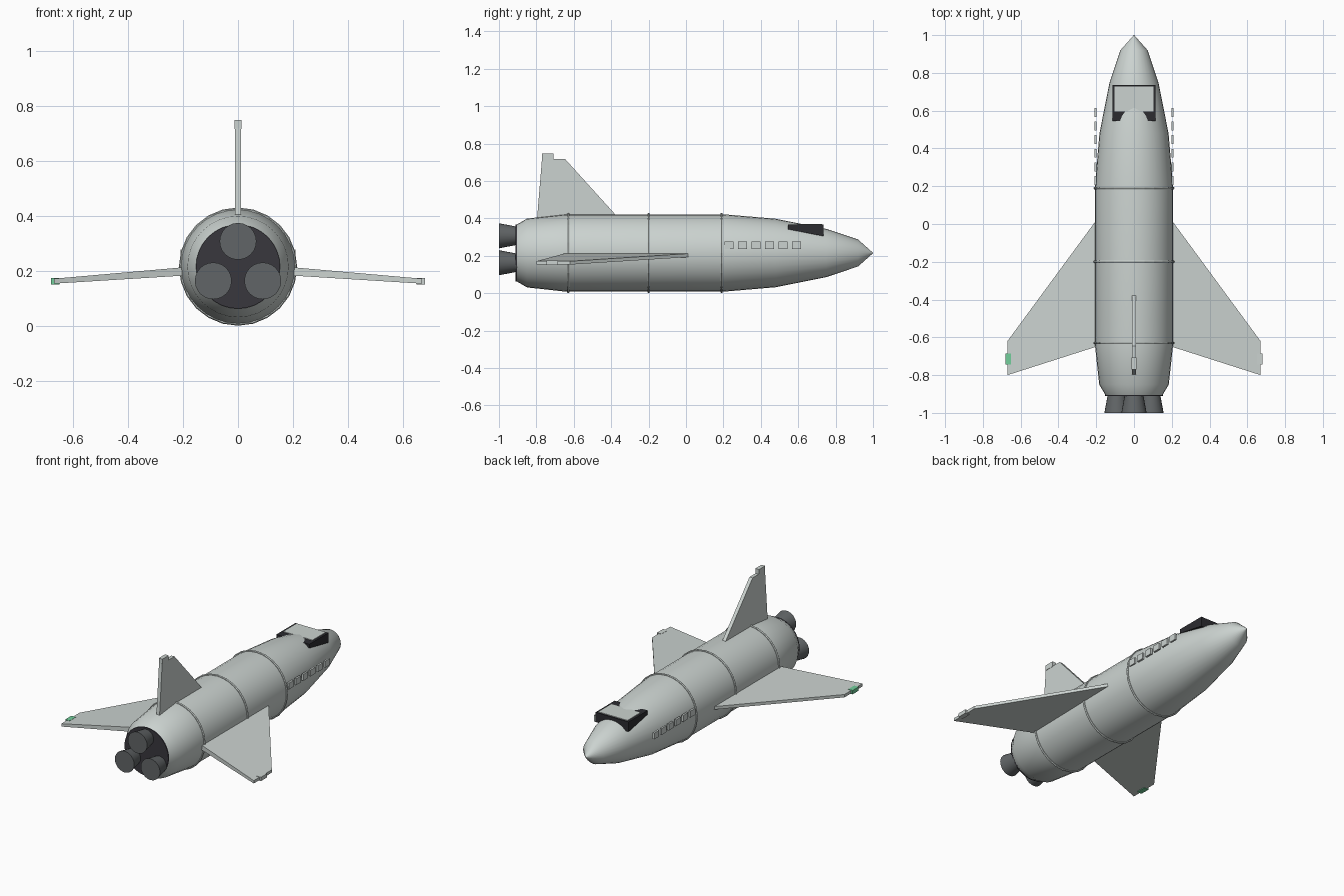
import bpy, bmesh
from math import pi, sin, cos
from mathutils import Vector

cube = bpy.data.objects.get("Cube")
if cube:
    bpy.data.objects.remove(cube, do_unlink=True)

AXIS = 0.215   # height of the hull centre line


def material(name, rgb):
    m = bpy.data.materials.new(name)
    m.use_nodes = True
    m.diffuse_color = (*rgb, 1)
    m.node_tree.nodes["Principled BSDF"].inputs["Base Color"].default_value = (*rgb, 1)
    return m


hull_grey = material("hull pale grey", (0.60, 0.65, 0.63))
engine_grey = material("engine grey", (0.12, 0.13, 0.135))
cap_dark = material("rear cap dark", (0.04, 0.038, 0.048))
glass_dark = material("windshield dark", (0.025, 0.025, 0.03))
lamp_green = material("lamp green", (0.17, 0.62, 0.33))


def finish(name, bm, mat, smooth=False):
    bmesh.ops.remove_doubles(bm, verts=bm.verts, dist=1e-5)
    bmesh.ops.recalc_face_normals(bm, faces=bm.faces)
    mesh = bpy.data.meshes.new(name)
    bm.to_mesh(mesh)
    bm.free()
    mesh.materials.append(mat)
    ob = bpy.data.objects.new(name, mesh)
    bpy.context.collection.objects.link(ob)
    if smooth:
        bpy.ops.object.select_all(action='DESELECT')
        ob.select_set(True)
        bpy.context.view_layer.objects.active = ob
        bpy.ops.object.shade_smooth_by_angle()
    return ob


def loft(name, sections, mat, smooth=False):
    """Skin a row of equal-sized closed sections and cap both ends."""
    bm = bmesh.new()
    rows = [[bm.verts.new(p) for p in s] for s in sections]
    n = len(rows[0])
    for a, b in zip(rows, rows[1:]):
        for i in range(n):
            j = (i + 1) % n
            bm.faces.new((a[i], a[j], b[j], b[i]))
    bm.faces.new(rows[0])
    bm.faces.new(rows[-1])
    return finish(name, bm, mat, smooth)


def lathe(name, profile, mat, x=0, z=AXIS, sides=32):
    """Turn (y, radius) pairs about an axis along y."""
    rings = [[(x + r * sin(2 * pi * i / sides), y, z + r * cos(2 * pi * i / sides))
              for i in range(sides)] for y, r in profile]
    return loft(name, rings, mat, True)


def box(name, lo, hi, mat):
    lo, hi = Vector(lo), Vector(hi)
    bm = bmesh.new()
    bmesh.ops.create_cube(bm, size=1)
    for v in bm.verts:
        v.co = (lo + hi) / 2 + v.co * (hi - lo)
    return finish(name, bm, mat)


def slab(name, outline, half, mat):
    """Side outline of (y, z) points given a width in x."""
    return loft(name, [[(x, y, z) for y, z in outline] for x in (-half, half)], mat)


# Hull, with a pointed nose and a drawn-in tail
lathe("hull", [(-0.908, 0.150), (-0.85, 0.184), (-0.64, 0.207), (0.2, 0.207),
               (0.48, 0.183), (0.75, 0.129), (0.92, 0.072), (1.0, 0.001)], hull_grey)
lathe("rear_cap", [(-0.911, 0.153), (-0.904, 0.153)], cap_dark)

# Thin seam rings around the hull
for i, y in enumerate((-0.63, -0.2, 0.19)):
    bpy.ops.mesh.primitive_torus_add(major_radius=0.208, minor_radius=0.007,
                                     major_segments=24, minor_segments=6,
                                     location=(0, y, AXIS), rotation=(pi / 2, 0, 0))
    ring = bpy.context.object
    ring.name = f"seam_ring_{i + 1}"
    ring.data.materials.append(hull_grey)

# Three engine bells
for name, x, z in (("top", 0, 0.307), ("left", 0.09, 0.163), ("right", -0.09, 0.163)):
    lathe(f"engine_{name}", [(-1.0, 0.067), (-0.9, 0.048)], engine_grey, x, z, 24)

# Wings, wing-tip lamps and side windows
for side, s in (("left", 1), ("right", -1)):
    root = [(s * 0.17, y, z) for y, z in
            ((0.06, 0.215), (0.06, 0.196), (-0.64, 0.184), (-0.64, 0.215))]
    tip = [(s * 0.67, y, z) for y, z in
           ((-0.62, 0.171), (-0.62, 0.153), (-0.80, 0.153), (-0.80, 0.171))]
    loft(f"wing_{side}", [root, tip], hull_grey)
    box(f"wing_lamp_{side}", (s * 0.65, -0.745, 0.150), (s * 0.681, -0.685, 0.174),
        hull_grey if s > 0 else lamp_green)
    for i in range(6):
        y = 0.207 + i * 0.072
        box(f"window_{side}_{i + 1}", (s * 0.198, y, 0.237), (s * 0.21, y + 0.047, 0.277),
            hull_grey)

# Tail fin and its top lamp
slab("tail_fin", [(-0.797, 0.39), (-0.77, 0.718), (-0.647, 0.718), (-0.35, 0.39)],
     0.011, hull_grey)
box("fin_lamp", (-0.013, -0.769, 0.715), (0.013, -0.708, 0.748), hull_grey)

# Windshield wedge with a pale roof plate
slab("windshield", [(0.545, 0.367), (0.735, 0.367), (0.735, 0.305), (0.545, 0.342)],
     0.115, glass_dark)
box("cockpit_roof", (-0.102, 0.595, 0.364), (0.102, 0.728, 0.371), hull_grey)
